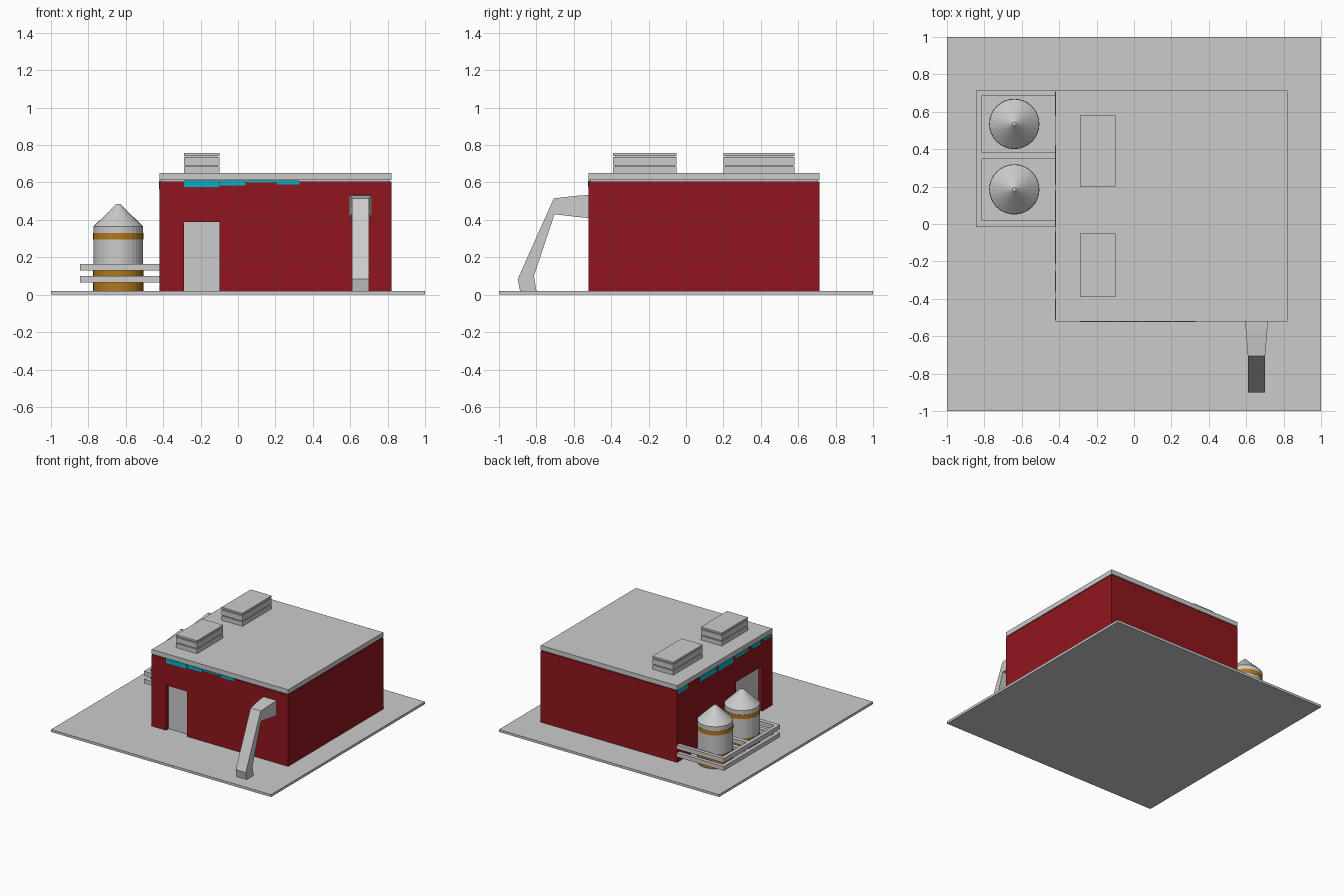
import bpy, bmesh, math

if "Cube" in bpy.data.objects:
    bpy.data.objects.remove(bpy.data.objects["Cube"])


def material(name, color):
    m = bpy.data.materials.new(name)
    m.diffuse_color = color
    m.use_nodes = True
    m.node_tree.nodes["Principled BSDF"].inputs["Base Color"].default_value = m.diffuse_color
    return m


RED = material("red_wall", (0.28, 0.008, 0.013, 1))
TEAL = material("teal_glass", (0.0, 0.45, 0.58, 1))
AMBER = material("amber_band", (0.45, 0.19, 0.01, 1))


def mesh_object(name, bm, mat=None):
    bmesh.ops.recalc_face_normals(bm, faces=bm.faces)
    me = bpy.data.meshes.new(name)
    bm.to_mesh(me)
    bm.free()
    ob = bpy.data.objects.new(name, me)
    bpy.context.collection.objects.link(ob)
    if mat:
        me.materials.append(mat)
    return ob


def box(name, x, y, z, mat=None):
    bm = bmesh.new()
    bmesh.ops.create_cube(bm, size=1)
    for v in bm.verts:
        v.co = [lo + (c + 0.5) * (hi - lo) for c, (lo, hi) in zip(v.co, (x, y, z))]
    return mesh_object(name, bm, mat)


def lathe(name, cx, cy, profile, mat=None, sides=32):
    bm = bmesh.new()
    rings = [[bm.verts.new((cx + r * math.cos(2 * math.pi * i / sides),
                            cy + r * math.sin(2 * math.pi * i / sides), z))
              for i in range(sides)] for r, z in profile]
    for a, b in zip(rings, rings[1:]):
        for i in range(sides):
            j = (i + 1) % sides
            bm.faces.new((a[i], a[j], b[j], b[i]))
    bm.faces.new(rings[0])
    bm.faces.new(rings[-1])
    return mesh_object(name, bm, mat)


# Ground slab, walls and roof
X0, X1, Y0, Y1 = -0.42, 0.82, -0.52, 0.715
box("base_slab", (-1, 1), (-1, 1), (0, 0.02))
walls = box("walls", (X0, X1), (Y0, Y1), (0.015, 0.605), RED)
box("roof_joint", (X0 + 0.01, X1 - 0.01), (Y0 + 0.01, Y1 - 0.01), (0.6, 0.615))
box("roof", (X0, X1), (Y0, Y1), (0.612, 0.65))

# Recessed doors in the front and left walls
DEPTH = 0.04
openings = {
    "front": ((-0.29, -0.10), (Y0 - 0.05, Y0 + DEPTH)),
    "side": ((X0 - 0.05, X0 + DEPTH), (-0.39, -0.05)),
}
for side, (x, y) in openings.items():
    cutter = box(side + "_door_cutter", x, y, (-0.05, 0.39))
    cutter.hide_render = True
    cutter.hide_viewport = True
    mod = walls.modifiers.new(side + "_door", "BOOLEAN")
    mod.operation = "DIFFERENCE"
    mod.object = cutter
box("front_door", (-0.29, -0.10), (Y0 + DEPTH - 0.005, Y0 + DEPTH + 0.01), (0.02, 0.39))
box("side_door", (X0 + DEPTH - 0.005, X0 + DEPTH + 0.01), (-0.39, -0.05), (0.02, 0.39))

# Strip windows just under the roof
for a, b, h in ((-0.29, -0.10, 0.035), (-0.095, 0.04, 0.025),
                (0.045, 0.20, 0.01), (0.205, 0.33, 0.02)):
    box("front_window", (a, b), (Y0 - 0.003, Y0 + 0.01), (0.61 - h, 0.611), TEAL)
for a, b, h in ((0.58, 0.705, 0.03), (0.21, 0.42, 0.04), (-0.01, 0.18, 0.045),
                (-0.21, -0.04, 0.025), (-0.36, -0.25, 0.03), (-0.51, -0.40, 0.02)):
    box("side_window", (X0 - 0.003, X0 + 0.01), (a, b), (0.61 - h, 0.611), TEAL)

# Rooftop units made of stacked slabs around a narrower core
for a, b in ((-0.39, -0.05), (0.20, 0.58)):
    box("roof_unit_core", (-0.28, -0.11), (a + 0.01, b - 0.01), (0.65, 0.75))
    for z in ((0.65, 0.685), (0.692, 0.735), (0.742, 0.757)):
        box("roof_unit_slab", (-0.29, -0.10), (a, b), z)

# Storage tanks with amber bands
for cy in (0.185, 0.535):
    lathe("tank", -0.64, cy, ((0.133, 0.13), (0.133, 0.365), (0.01, 0.485)))
    for z in ((0.02, 0.135), (0.295, 0.33)):
        lathe("tank_band", -0.64, cy, [(0.1345, h) for h in z], AMBER)

# Guard rails around the tanks
for z in ((0.065, 0.10), (0.13, 0.165)):
    box("outer_rail", (-0.845, -0.815), (-0.015, 0.715), z)
    for y in ((-0.015, 0.02), (0.348, 0.384), (0.685, 0.715)):
        box("cross_rail", (-0.815, X0), y, z)

# Bent duct: rings of (half width, outer y, outer z, inner y, inner z)
bm = bmesh.new()
rings = []
for w, yo, zo, yi, zi in ((0.06, -0.52, 0.533, -0.52, 0.41),
                          (0.057, -0.575, 0.53, -0.575, 0.415),
                          (0.046, -0.707, 0.515, -0.703, 0.43),
                          (0.046, -0.90, 0.083, -0.813, 0.10),
                          (0.046, -0.887, 0.02, -0.80, 0.02)):
    rings.append([bm.verts.new((0.655 + s * w, y, z)) for s, y, z in
                  ((-1, yo, zo), (1, yo, zo), (1, yi, zi), (-1, yi, zi))])
for a, b in zip(rings, rings[1:]):
    for i in range(4):
        j = (i + 1) % 4
        bm.faces.new((a[i], a[j], b[j], b[i]))
bm.faces.new(rings[0])
bm.faces.new(rings[-1])
mesh_object("duct", bm)
